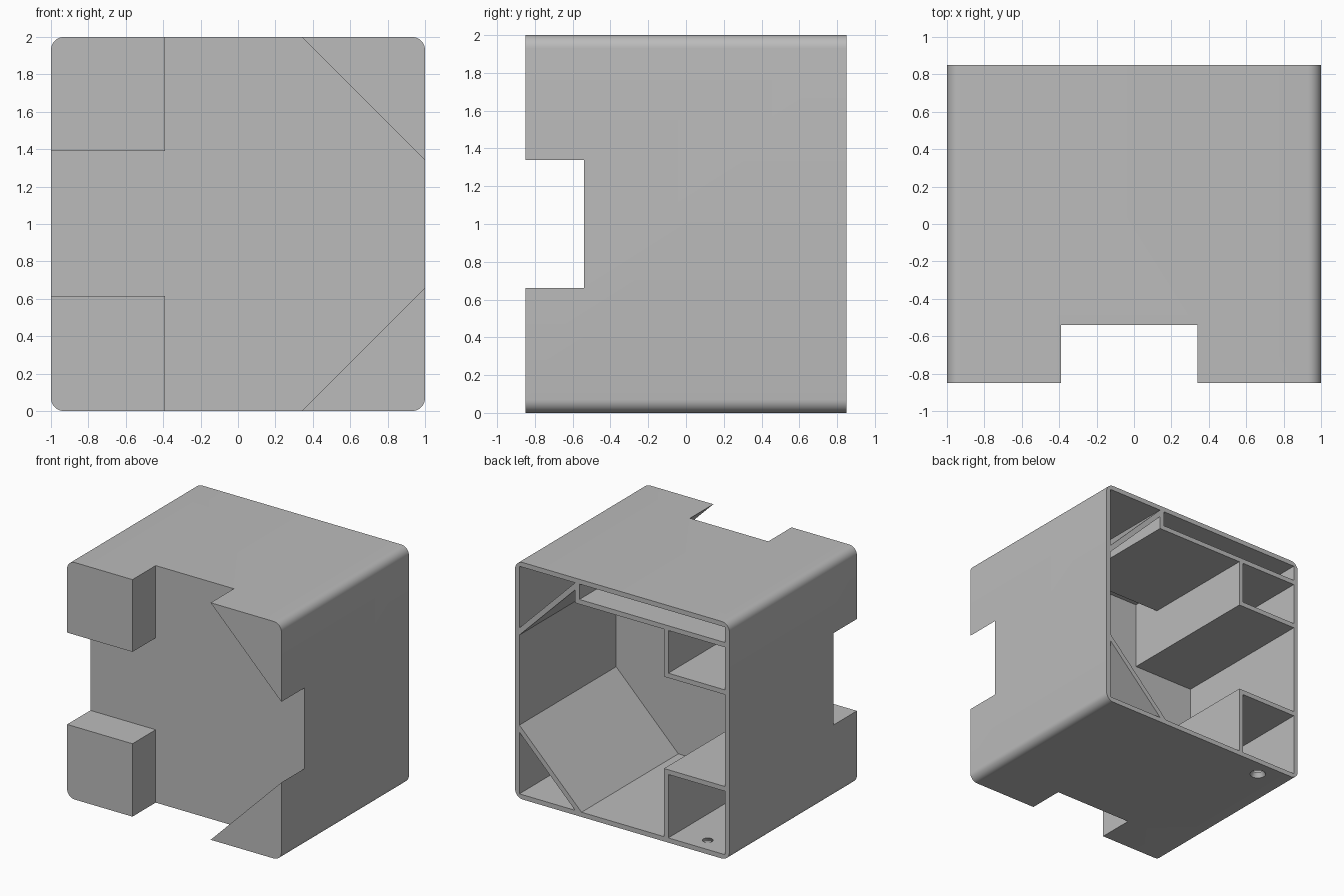
import bpy
import bmesh
import math

cube = bpy.data.objects.get("Cube")
if cube:
    bpy.data.objects.remove(cube, do_unlink=True)

WALL = 0.04
BACK = 0.85
OPEN = 1.0        # cutters run out past the open back

grey = bpy.data.materials.new("plain_grey")
grey.use_nodes = True
colour = (0.5, 0.5, 0.5, 1)
grey.diffuse_color = colour
grey.node_tree.nodes["Principled BSDF"].inputs["Base Color"].default_value = colour


def make_object(name, bm):
    bmesh.ops.recalc_face_normals(bm, faces=bm.faces)
    mesh = bpy.data.meshes.new(name)
    bm.to_mesh(mesh)
    bm.free()
    mesh.materials.append(grey)
    obj = bpy.data.objects.new(name, mesh)
    bpy.context.collection.objects.link(obj)
    return obj


def prism(name, profile, y0, y1):
    """Extrude an (x, z) outline from y0 to y1."""
    bm = bmesh.new()
    face = bm.faces.new([bm.verts.new((x, y0, z)) for x, z in profile])
    side = bmesh.ops.extrude_face_region(bm, geom=[face])["geom"]
    moved = [v for v in side if isinstance(v, bmesh.types.BMVert)]
    bmesh.ops.translate(bm, verts=moved, vec=(0, y1 - y0, 0))
    return make_object(name, bm)


def rect(x0, x1, z0, z1):
    return [(x0, z0), (x1, z0), (x1, z1), (x0, z1)]


def cut(target, cutter):
    cutter.hide_render = True
    mod = target.modifiers.new(cutter.name, "BOOLEAN")
    mod.operation = "DIFFERENCE"
    mod.solver = "EXACT"
    mod.object = cutter
    bpy.context.view_layer.objects.active = target
    bpy.ops.object.modifier_apply(modifier=mod.name)
    bpy.data.objects.remove(cutter, do_unlink=True)


# Housing: square block with rounded long edges
RADIUS, STEPS = 0.07, 8
outline = []
for corner, (sx, sz) in enumerate([(1, 1), (-1, 1), (-1, -1), (1, -1)]):
    for i in range(STEPS + 1):
        a = math.radians(90) * (corner + i / STEPS)
        outline.append((sx * (1 - RADIUS) + RADIUS * math.cos(a),
                        1 + sz * (1 - RADIUS) + RADIUS * math.sin(a)))
housing = prism("housing", outline, -BACK, BACK)

# Front recess leaving two square and two triangular corner feet
cut(housing, prism("front_recess", [
    (-1.1, 0.615), (-0.39, 0.615), (-0.39, -0.1), (0.24, -0.1),
    (1.1, 0.76), (1.1, 1.24), (0.24, 2.1), (-0.39, 2.1),
    (-0.39, 1.39), (-1.1, 1.39)], -1, -0.54))

# Main cavity, open at the back
cut(housing, prism("main_cavity", [
    (-0.96, 0.615), (-0.39, 0.615), (-0.39, WALL), (0.38, WALL),
    (0.96, 0.62), (0.96, 1.38), (0.44, 1.9), (0.44, 1.79),
    (-0.39, 1.79), (-0.39, 1.39), (-0.96, 1.39)], -0.44, OPEN))

# Space between the end of the shelf and the front wall
cut(housing, prism("cavity_end", [
    (-0.39, 1.7), (0.44, 1.7), (0.44, 1.9), (0.38, 1.96),
    (-0.39, 1.96)], -0.44, -0.18))

# Shallow slot above the shelf
cut(housing, prism("top_slot", rect(-0.96, 0.4, 1.83, 1.96), -0.14, OPEN))

# Square tubes behind the square feet
cut(housing, prism("lower_tube", rect(-0.96, -0.43, WALL, 0.575), -0.78, OPEN))
cut(housing, prism("upper_tube", rect(-0.96, -0.43, 1.43, 1.79), -0.78, OPEN))

# Triangular tubes behind the triangular feet
for name, flip in (("lower", False), ("upper", True)):
    corner = [(0.44, WALL), (0.96, WALL), (0.96, 0.56)]
    if flip:
        corner = [(x, 2 - z) for x, z in corner]
    cut(housing, prism(name + "_triangle_tube", corner, -0.78, OPEN))

# Countersunk screw hole in the floor
bm = bmesh.new()
bmesh.ops.create_cone(bm, cap_ends=True, segments=32, radius1=0.068,
                      radius2=0.035, depth=0.06)
bmesh.ops.translate(bm, verts=bm.verts, vec=(-0.7, 0.71, 0.02))
cut(housing, make_object("screw_hole", bm))

# Smooth the rounded edges only
bpy.ops.object.select_all(action="DESELECT")
housing.select_set(True)
bpy.context.view_layer.objects.active = housing
bpy.ops.object.shade_smooth_by_angle(angle=math.radians(30))
